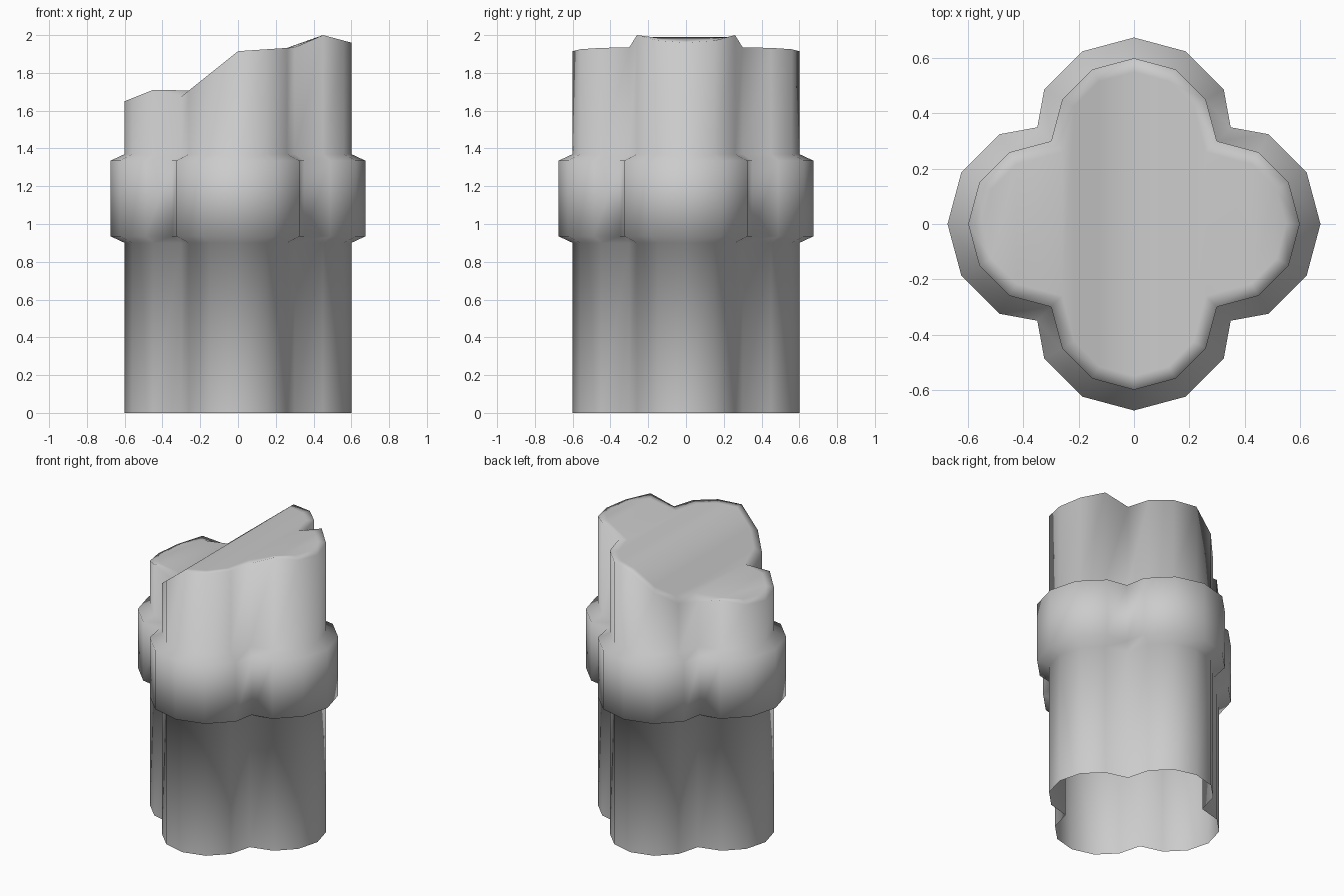
import bpy, bmesh, math

if "Cube" in bpy.data.objects:
    bpy.data.objects.remove(bpy.data.objects["Cube"])

# Broken top: height depends on x only
BREAK = [(-.6, 1.65), (-.45, 1.71), (-.3, 1.675), (0, 1.915),
         (.3, 1.935), (.45, 2.0), (.6, 1.96)]


def break_height(x):
    for (x0, z0), (x1, z1) in zip(BREAK, BREAK[1:]):
        if x <= x1 + 1e-6:
            return z0 + (z1 - z0) * (x - x0) / (x1 - x0)
    return BREAK[-1][1]


def quatrefoil(radius, notch):
    """24-point outline: four 12-sided lobes centred 0.3 from the axis."""
    lobe = [(.3 + radius * math.cos(math.radians(a)),
             radius * math.sin(math.radians(a))) for a in (-60, -30, 0, 30, 60)]
    pts = []
    for k in range(4):
        c, s = round(math.cos(k * math.pi / 2)), round(math.sin(k * math.pi / 2))
        pts += [(x * c - y * s, x * s + y * c) for x, y in lobe + [(notch, notch)]]
    return pts[2:] + pts[:2]      # start at the +x tip


shaft = quatrefoil(.3, .3)
collar = quatrefoil(.375, .35)
inset = quatrefoil(.25, .26)

bm = bmesh.new()


def ring(outline, z):
    return [bm.verts.new((x, y, z if z is not None else break_height(x)))
            for x, y in outline]


# Shaft, collar and broken rim as one lofted skin, open at the base
rings = [ring(shaft, 0), ring(shaft, .9), ring(collar, .935), ring(collar, 1.335),
         ring(shaft, 1.37), ring(shaft, None), ring(inset, None)]
n = len(shaft)
for a, b in zip(rings, rings[1:]):
    for i in range(n):
        j = (i + 1) % n
        bm.faces.new((a[i], a[j], b[j], b[i]))

# Broken face: strips across the column
top = rings[-1]
for i in range(n // 2):
    strip = []
    for v in (top[i], top[i + 1], top[-(i + 1)], top[-i]):
        if v not in strip:
            strip.append(v)
    bm.faces.new(strip)

for f in bm.faces:
    f.smooth = True
mesh = bpy.data.meshes.new("broken_column")
bm.to_mesh(mesh)
bm.free()
bpy.context.collection.objects.link(bpy.data.objects.new("broken_column", mesh))
